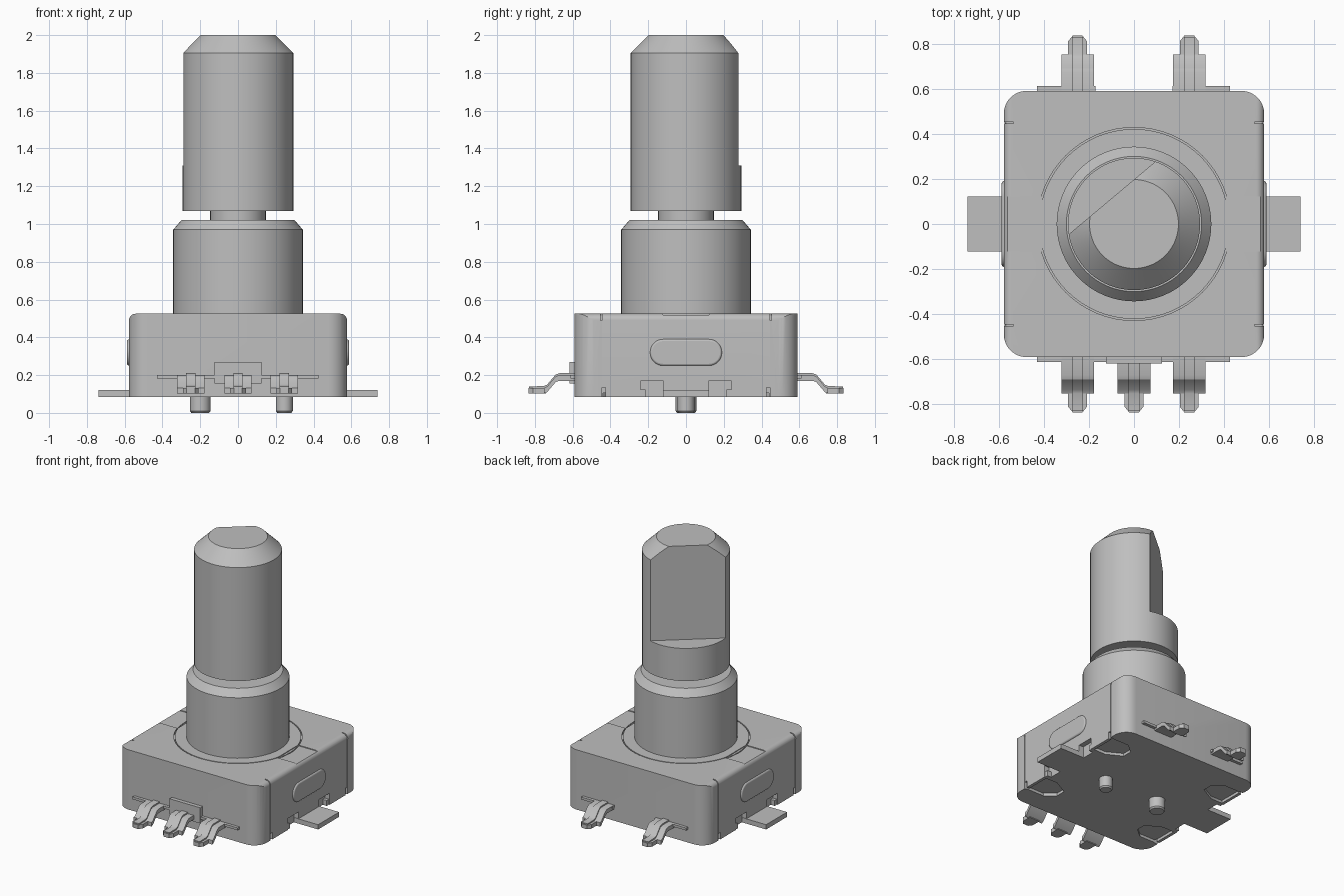
import bpy, bmesh
from math import cos, sin, pi, radians, sqrt

if "Cube" in bpy.data.objects:
    bpy.data.objects.remove(bpy.data.objects["Cube"])

metal = bpy.data.materials.new("plain grey")
metal.use_nodes = True
grey = (0.52, 0.52, 0.52, 1)
metal.diffuse_color = grey
metal.node_tree.nodes["Principled BSDF"].inputs["Base Color"].default_value = grey


def finish(name, bm):
    bmesh.ops.recalc_face_normals(bm, faces=bm.faces)
    mesh = bpy.data.meshes.new(name)
    bm.to_mesh(mesh)
    bm.free()
    mesh.materials.append(metal)
    ob = bpy.data.objects.new(name, mesh)
    bpy.context.collection.objects.link(ob)
    return ob


def prism(name, pts, axis, lo, hi):
    """Extrude a 2D outline along an axis."""
    place = {"x": lambda a, b, d: (d, a, b),
             "y": lambda a, b, d: (a, d, b),
             "z": lambda a, b, d: (a, b, d)}[axis]
    bm = bmesh.new()
    ends = [[bm.verts.new(place(a, b, d)) for a, b in pts] for d in (lo, hi)]
    for end in ends:
        bm.faces.new(end)
    n = len(pts)
    for i in range(n):
        j = (i + 1) % n
        bm.faces.new((ends[0][i], ends[0][j], ends[1][j], ends[1][i]))
    return finish(name, bm)


def box(name, x, y, z):
    lo, hi = sorted(y)
    x0, x1 = sorted(x)
    return prism(name, [(x0, lo), (x1, lo), (x1, hi), (x0, hi)], "z", *z)


def lathe(name, profile, x=0, y=0, closed=False, steps=64):
    """Spin an (r, z) profile about a vertical axis."""
    bm = bmesh.new()
    rings = [[bm.verts.new((x + r * cos(2 * pi * i / steps), y + r * sin(2 * pi * i / steps), z))
              for i in range(steps)] for r, z in profile]
    pairs = list(zip(rings, rings[1:]))
    if closed:
        pairs.append((rings[-1], rings[0]))
    else:
        bm.faces.new(rings[0])
        bm.faces.new(rings[-1])
    for a, b in pairs:
        for i in range(steps):
            j = (i + 1) % steps
            bm.faces.new((a[i], a[j], b[j], b[i]))
    return finish(name, bm)


def rounded(w, lo, hi, r_low, r_high, n=8):
    """Rounded rectangle outline, half-width w, separate radii below and above."""
    pts = []
    corners = ((w, hi, r_high, 1, 1, 0), (-w, hi, r_high, -1, 1, 90),
               (-w, lo, r_low, -1, -1, 180), (w, lo, r_low, 1, -1, 270))
    for x, z, r, sx, sz, start in corners:
        if r == 0:
            pts.append((x, z))
            continue
        for i in range(n + 1):
            t = radians(start + 90 * i / n)
            pts.append((x - sx * r + r * cos(t), z - sz * r + r * sin(t)))
    return pts


def combine(ob, tool, operation="DIFFERENCE"):
    mod = ob.modifiers.new("bool", "BOOLEAN")
    mod.operation = operation
    mod.solver = "EXACT"
    mod.object = tool
    bpy.context.view_layer.objects.active = ob
    bpy.ops.object.modifier_apply(modifier=mod.name)
    bpy.data.objects.remove(tool)


BASE, TOP, W, D = 0.085, 0.525, 0.577, 0.59

# Housing: rounded plan crossed with a bent-over side profile
body = prism("housing", rounded(W, -D, D, 0.1, 0.1), "z", BASE, TOP)
combine(body, prism("cut", rounded(W, BASE - 0.1, TOP, 0, 0.035), "y", -1, 1), "INTERSECT")

# Ring groove and strip recesses on the top
combine(body, lathe("cut", [(0.421, TOP - 0.012), (0.428, TOP - 0.012),
                            (0.428, TOP + 0.05), (0.421, TOP + 0.05)], closed=True))
for sx in (-1, 1):
    combine(body, box("cut", (sx * 0.405, sx * 0.7), (-0.122, 0.122), (TOP - 0.006, 0.6)))
    for sy in (-1, 1):
        # Bend slits, wall seams, base notches and clinch pockets
        combine(body, box("cut", (sx * 0.535, sx * 0.7), (sy * 0.445, sy * 0.453), (TOP - 0.035, 0.6)))
        combine(body, box("cut", (sx * 0.572, sx * 0.7), (sy * 0.445, sy * 0.45), (0, 0.6)))
        combine(body, box("cut", (sx * 0.54, sx * 0.7), (sy * 0.118, sy * 0.24), (0, 0.17)))
        combine(body, box("cut", (sx * 0.55, sx * 0.7), (sy * 0.425, sy * 0.444), (0, 0.135)))
        pocket = [(0.555, 0.25), (0.46, 0.25), (0.35, 0.31), (0.35, 0.38), (0.42, 0.44), (0.555, 0.44)]
        combine(body, prism("cut", [(sx * a, sy * b) for a, b in pocket], "z", 0, BASE + 0.02))

# Side mounting tabs, embossed ovals and small posts
for sx, side in ((-1, "right"), (1, "left")):
    box(side + "_mounting_tab", (sx * 0.5, sx * 0.738), (-0.122, 0.122), (BASE, 0.12))
    oval = prism(side + "_oval_emboss", rounded(0.19, 0.25, 0.39, 0.069, 0.069),
                 "x", *sorted((sx * 0.55, sx * 0.587)))
    bevel = oval.modifiers.new("soft edge", "BEVEL")
    bevel.width = 0.01
    bevel.segments = 3
    for sy in (-1, 1):
        box(side + "_side_post", (sx * 0.53, sx * 0.572), (sy * 0.215, sy * 0.24), (BASE, 0.125))

# Bushing, neck and shaft
lathe("bushing", [(0.343, 0.51), (0.343, 0.97), (0.3, 1.02), (0.05, 1.02)])
lathe("neck", [(0.147, 1.0), (0.147, 1.09)])
shaft = lathe("shaft", [(0.293, 1.07), (0.293, 1.905), (0.197, 2.0)], steps=96)
# Flat ground into the upper shaft, facing back and to one side
c, s, d = cos(radians(40)), sin(radians(40)), 0.151
flat = [(u * c - v * s, u * s + v * c) for u, v in ((-1, d), (1, d), (1, 1), (-1, 1))]
combine(shaft, prism("cut", flat, "z", 1.31, 2.2))

# Locating pegs underneath
for name, x, r in (("wide_peg", -0.2, 0.055), ("narrow_peg", 0.245, 0.045)):
    lathe(name, [(r - 0.008, 0), (r, 0.01), (r, BASE + 0.01)], x=x, steps=32)


# Gull-wing terminals
def ribbon(name, x, half, sy, path, thick):
    pts = path + [(y, z - thick) for y, z in reversed(path)]
    return prism(name, [(sy * y, z) for y, z in pts], "x", x - half, x + half)


def terminal(name, x, sy):
    path = [(0.57, 0.2), (0.67, 0.2), (0.69, 0.193), (0.735, 0.14), (0.752, 0.132)]
    ribbon(name, x, 0.0725, sy, path, 0.03)
    tip = [(-0.042, 0.74), (-0.042, 0.81), (-0.022, 0.835),
           (0.022, 0.835), (0.042, 0.81), (0.042, 0.74)]
    prism(name + "_tip", [(x + a, sy * b) for a, b in tip], "z", 0.102, 0.132)
    ridge = [(y, z + 0.01) for y, z in path] + [(0.83, 0.14)]
    ribbon(name + "_ridge", x, 0.024, sy, ridge, 0.03)


for i, x in enumerate((-0.25, 0, 0.245)):
    terminal("front_terminal_%d" % (i + 1), x, -1)
for i, x in enumerate((-0.25, 0.245)):
    terminal("back_terminal_%d" % (i + 1), x, 1)
    box("back_terminal_bar", (x - 0.18 if x < 0 else 0.17, -0.17 if x < 0 else x + 0.18),
        (0.58, 0.612), (0.182, 0.2))
box("front_terminal_bar", (-0.43, 0.425), (-0.612, -0.58), (0.182, 0.2))
box("front_centre_block", (-0.125, 0.125), (-0.618, -0.58), (0.155, 0.27))

# Smooth shading on round parts, sharp edges kept
bpy.ops.object.select_all(action="DESELECT")
for ob in bpy.context.scene.objects:
    if ob.type == "MESH" and metal.name in ob.data.materials:
        ob.select_set(True)
        bpy.context.view_layer.objects.active = ob
bpy.ops.object.shade_smooth_by_angle(angle=radians(30))
